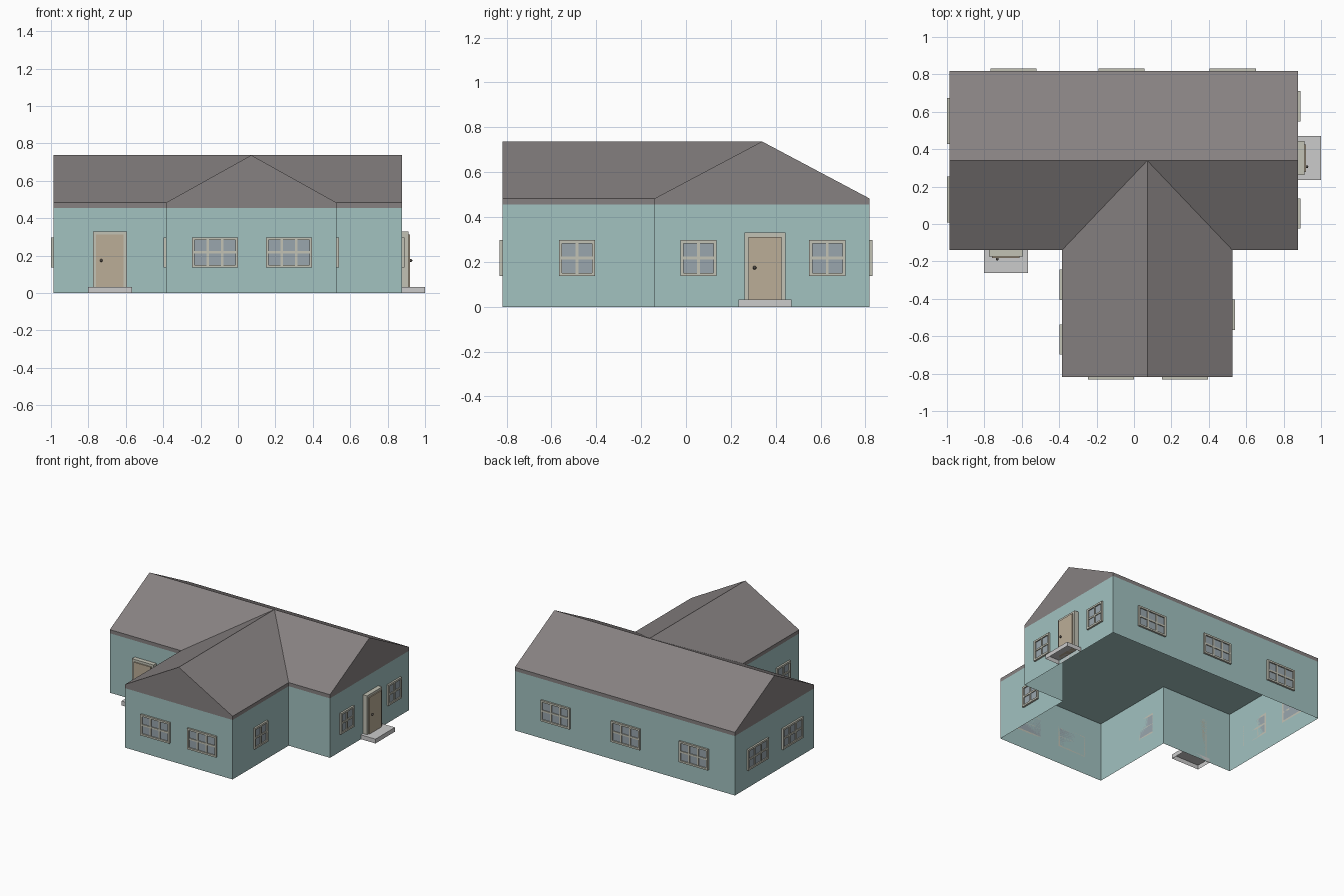
import bpy, bmesh
from math import radians
from mathutils import Matrix

if "Cube" in bpy.data.objects:
    bpy.data.objects.remove(bpy.data.objects["Cube"])


def material(name, rgb):
    m = bpy.data.materials.new(name)
    m.diffuse_color = (*rgb, 1)
    m.use_nodes = True
    m.node_tree.nodes["Principled BSDF"].inputs["Base Color"].default_value = m.diffuse_color
    return m


WALL = material("wall_teal", (0.36, 0.54, 0.53))
ROOF = material("roof_grey", (0.24, 0.22, 0.22))
TRIM = material("trim_cream", (0.54, 0.54, 0.46))
GLASS = material("glass_blue", (0.32, 0.38, 0.42))
DOOR = material("door_tan", (0.50, 0.42, 0.31))
KNOB = material("knob_dark", (0.08, 0.07, 0.06))

XL, XR, YF, YM, YB = -0.987, 0.877, -0.818, -0.14, 0.818   # T-shaped plan
WL, WR = -0.385, 0.527                                     # front wing sides
YRIDGE, XRIDGE = (YM + YB) / 2, (WL + WR) / 2
Z_WALL, Z_EAVE, Z_RIDGE = 0.455, 0.483, 0.737
PLAN = [(XL, YB), (XL, YM), (WL, YM), (WL, YF), (WR, YF), (WR, YM), (XR, YM), (XR, YB)]


def add_object(name, mesh, mat=None, matrix=Matrix()):
    if mat and not mesh.materials:
        mesh.materials.append(mat)
    ob = bpy.data.objects.new(name, mesh)
    ob.matrix_world = matrix
    bpy.context.collection.objects.link(ob)
    return ob


def to_mesh(bm, name):
    me = bpy.data.meshes.new(name)
    bm.to_mesh(me)
    bm.free()
    return me


def band(bm, z0, z1):
    """Vertical faces along the plan; returns the upper loop."""
    lo = [bm.verts.new((x, y, z0)) for x, y in PLAN]
    hi = [bm.verts.new((x, y, z1)) for x, y in PLAN]
    for i in range(8):
        j = (i + 1) % 8
        bm.faces.new((lo[i], lo[j], hi[j], hi[i]))
    return hi


def boxes(name, dims, open_bottom=False):
    """Mesh of boxes (u0, u1, out0, out1, z0, z1); outward is local -y."""
    bm = bmesh.new()
    for u0, u1, d0, d1, z0, z1 in dims:
        mat = Matrix.Translation(((u0 + u1) / 2, -(d0 + d1) / 2, (z0 + z1) / 2)) \
            @ Matrix.Diagonal((u1 - u0, d1 - d0, z1 - z0, 1))
        bmesh.ops.create_cube(bm, size=1, matrix=mat)
    if open_bottom:
        low = [f for f in bm.faces if f.normal.z < -0.9]
        bmesh.ops.delete(bm, geom=low, context='FACES_ONLY')
    return to_mesh(bm, name)


# walls: open below, closed by a ceiling
bm = bmesh.new()
bm.faces.new(band(bm, 0, Z_WALL))
add_object("walls", to_mesh(bm, "walls"), WALL)

# roof: fascia, slopes and gables
bm = bmesh.new()
v = band(bm, Z_WALL, Z_EAVE)
v += [bm.verts.new((x, y, Z_RIDGE)) for x, y in
      ((XL, YRIDGE), (XR, YRIDGE), (XRIDGE, YRIDGE), (XRIDGE, YF))]
for face in ((0, 1, 8), (1, 2, 10, 8), (2, 3, 11, 10), (3, 4, 11),
             (4, 5, 10, 11), (5, 6, 9, 10), (6, 7, 9), (7, 0, 8, 10, 9)):
    bm.faces.new([v[i] for i in face])
add_object("roof", to_mesh(bm, "roof"), ROOF)


# window meshes: frame with mullions and recessed glass
def window_meshes(width, cols):
    b, m, d, z0, z1 = 0.014, 0.013, 0.014, 0.137, 0.297
    h, zm = width / 2, (z0 + z1) / 2
    bars = [(-h, -h + b, 0, d, z0, z1), (h - b, h, 0, d, z0, z1),
            (-h + b, h - b, 0, d, z0, z0 + b), (-h + b, h - b, 0, d, z1 - b, z1),
            (-h + b, h - b, 0, d - 0.003, zm - m / 2, zm + m / 2)]
    step = (width - 2 * b + m) / cols
    for i in range(1, cols):
        u = -h + b - m + i * step
        bars.append((u, u + m, 0, d - 0.003, z0 + b, z1 - b))
    pane = [(-h + b, h - b, 0, 0.005, z0 + b, z1 - b)]
    return boxes("window_frame", bars), boxes("window_glass", pane)


WIDE, NARROW = window_meshes(0.246, 3), window_meshes(0.162, 2)


def facing(x, y, angle):
    return Matrix.Translation((x, y, 0)) @ Matrix.Rotation(radians(angle), 4, 'Z')


# windows: x, y, facing angle, meshes
spots = [(x, YF, 0, WIDE) for x in (-0.123, 0.273)]
spots += [(x, YB, 180, WIDE) for x in (-0.643, -0.066, 0.528)]
spots += [(XL, y, -90, WIDE) for y in (0.13, 0.55)]
spots += [(WL, y, -90, NARROW) for y in (-0.325, -0.618)]
spots += [(WR, -0.486, 90, NARROW)]
spots += [(XR, y, 90, NARROW) for y in (0.056, 0.63)]
for x, y, angle, (frame, glass) in spots:
    add_object("window_frame", frame, TRIM, facing(x, y, angle))
    add_object("window_glass", glass, GLASS, facing(x, y, angle))

# doors: surround, leaf, knob and doorstep
Z_STEP = 0.033
surround = boxes("door_frame", [(-0.091, -0.073, 0, 0.034, Z_STEP, 0.33),
                                (0.073, 0.091, 0, 0.034, Z_STEP, 0.33),
                                (-0.073, 0.073, 0, 0.034, 0.312, 0.33)])
leaf = boxes("door", [(-0.073, 0.073, 0, 0.042, Z_STEP, 0.312)])
step = boxes("doorstep", [(-0.118, 0.118, 0, 0.123, 0, Z_STEP)], open_bottom=True)
bm = bmesh.new()
bmesh.ops.create_uvsphere(bm, u_segments=12, v_segments=8, radius=0.008,
                          matrix=Matrix.Translation((-0.046, -0.047, 0.174)))
for f in bm.faces:
    f.smooth = True
knob = to_mesh(bm, "door_knob")
for place in (facing(-0.685, YM, 0), facing(XR, 0.352, 90)):
    add_object("door_frame", surround, TRIM, place)
    add_object("door", leaf, DOOR, place)
    add_object("door_knob", knob, KNOB, place)
    add_object("doorstep", step, None, place)
